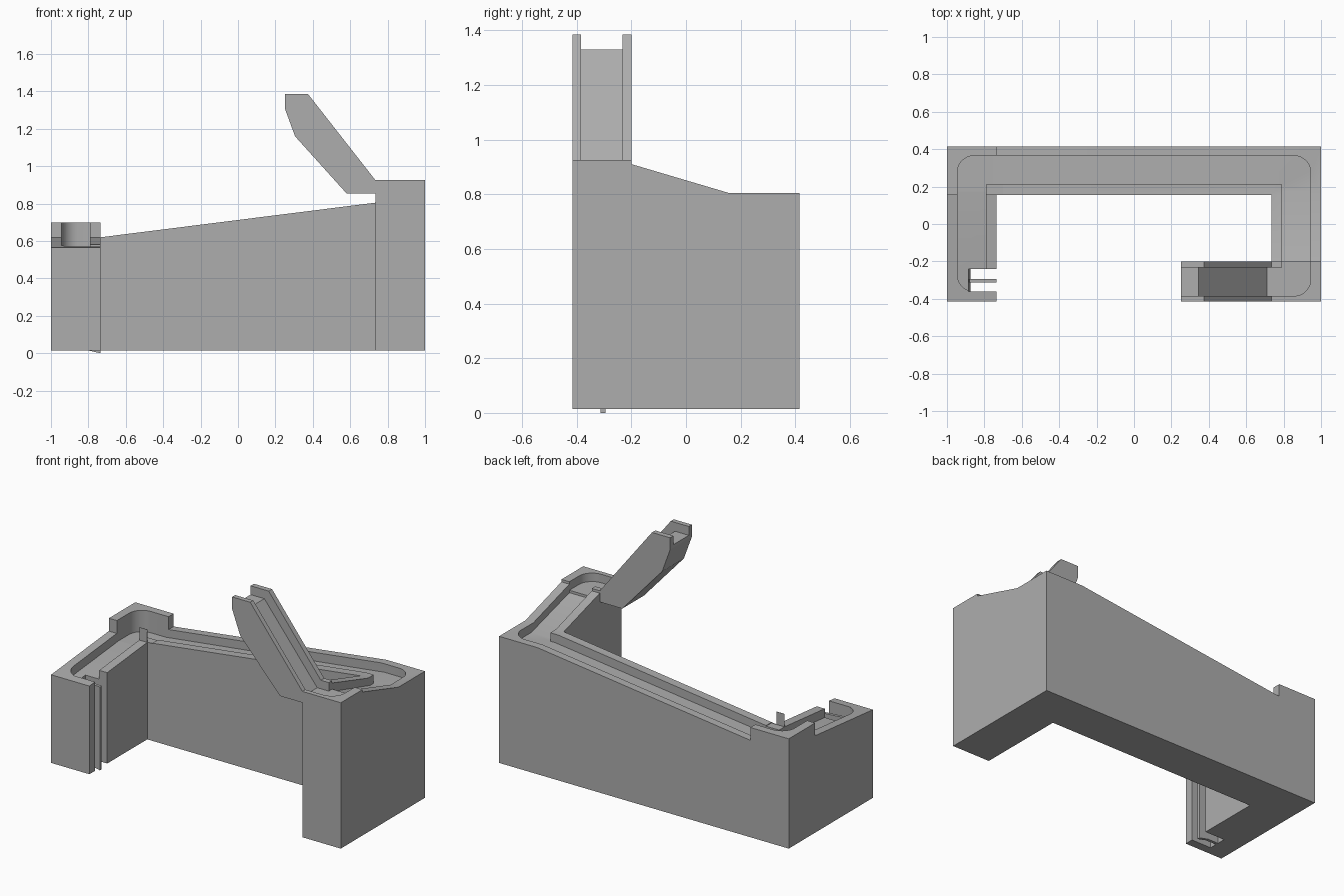
import bpy
import bmesh
import math

if "Cube" in bpy.data.objects:
    bpy.data.objects.remove(bpy.data.objects["Cube"], do_unlink=True)

grey = bpy.data.materials.new("plain_grey")
grey.use_nodes = True
grey.diffuse_color = (0.42, 0.42, 0.42, 1)
grey.node_tree.nodes["Principled BSDF"].inputs["Base Color"].default_value = (0.42, 0.42, 0.42, 1)

OUT, INN, BACK, IN_Y, FRONT = 1.0, 0.735, 0.415, 0.155, -0.415
EPS = 0.0005


def finish(name, bm):
    bmesh.ops.recalc_face_normals(bm, faces=bm.faces)
    mesh = bpy.data.meshes.new(name)
    bm.to_mesh(mesh)
    bm.free()
    mesh.materials.append(grey)
    obj = bpy.data.objects.new(name, mesh)
    bpy.context.collection.objects.link(obj)
    return obj


def prism(name, points, axis, low, high):
    """Extrude a flat outline along y (points are x, z) or z (points are x, y)."""
    bm = bmesh.new()
    place = (lambda a, b: (a, low, b)) if axis == "y" else (lambda a, b: (a, b, low))
    face = bm.faces.new([bm.verts.new(place(a, b)) for a, b in points])
    moved = bmesh.ops.extrude_face_region(bm, geom=[face])["geom"]
    step = (0, high - low, 0) if axis == "y" else (0, 0, high - low)
    bmesh.ops.translate(bm, vec=step, verts=[v for v in moved if isinstance(v, bmesh.types.BMVert)])
    return finish(name, bm)


def u_block(name, m, drop, base, corner):
    """U-shaped solid swept through stations; m shrinks it, drop lowers its top."""
    xi, xo, yi, yo, yf = INN + m, OUT - m, IN_Y + m, BACK - m, FRONT + m
    stations = [
        ((-xi, yf), (-xo, yf), 0.565),
        ((-xi, yi - EPS), (-xo, yi - EPS), 0.62),
        ((-xi, yi), (-xo, yi), corner),
        ((-xi, yi), (-xo, yo), corner),
        ((-xi, yi), (-xi, yo), corner),
        ((-xi + EPS, yi), (-xi + EPS, yo), 0.62),
        ((xi, yi), (xi, yo), 0.805),
        ((xi, yi), (xo, yo), 0.805),
        ((xi, yi), (xo, yi), 0.805),
        ((xi, -0.2 + EPS), (xo, -0.2 + EPS), 0.91),
        ((xi, -0.2), (xo, -0.2), 0.925),
        ((xi, yf), (xo, yf), 0.925),
    ]
    bm = bmesh.new()
    cache = {}

    def vert(xy, z):
        key = (round(xy[0], 5), round(xy[1], 5), round(z, 5))
        if key not in cache:
            cache[key] = bm.verts.new(key)
        return cache[key]

    def face(verts):
        unique = list(dict.fromkeys(verts))
        if len(unique) > 2:
            bm.faces.new(unique)

    rings = [(vert(i, z - drop), vert(o, z - drop), vert(o, base), vert(i, base))
             for i, o, z in stations]
    for a, b in zip(rings, rings[1:]):
        for k in range(4):
            n = (k + 1) % 4
            face([a[k], a[n], b[n], b[k]])
    face(rings[0])
    face(rings[-1])
    return finish(name, bm)


def boolean(target, other, operation):
    mod = target.modifiers.new(operation.lower(), "BOOLEAN")
    mod.operation = operation
    mod.solver = "EXACT"
    mod.object = other
    bpy.context.view_layer.objects.active = target
    bpy.ops.object.modifier_apply(modifier=mod.name)


def arc(cx, cy, r, start, end, steps=12):
    return [(cx + r * math.cos(math.radians(start + (end - start) * i / steps)),
             cy + r * math.sin(math.radians(start + (end - start) * i / steps)))
            for i in range(steps + 1)]


# Track groove outline: round outer corners, square inner corners
R, GX, GY, LIP = 0.09, 0.945, 0.365, 0.79
left_end, right_end = -0.36, -0.385
groove = (arc(-GX + R, left_end + R, R, 270, 180)
          + arc(-GX + R, GY - R, R, 180, 90)
          + arc(GX - R, GY - R, R, 90, 0)
          + arc(GX - R, right_end + R, R, 0, -90)
          + [(LIP, right_end), (LIP, 0.21), (-LIP, 0.21), (-LIP, left_end)])
groove_cutter = prism("groove_cutter", groove, "z", 0.3, 2)

# Corner guard is only raised on the outer rim
lip_cutter = prism("lip_cutter", [(-0.83, 0.157), (-0.7, 0.157), (-0.7, 0.25), (-0.83, 0.25)],
                   "z", 0.62, 1)

# Outlet slot in the low leg, open through the base
slot_cutter = prism("slot_cutter", [(-0.87, -0.1), (-0.6, -0.1), (-0.6, 1), (-0.885, 1), (-0.885, 0.5)],
                    "y", -0.36, -0.24)

# Chute trough, which also opens the tall block
trough_cutter = prism("trough_cutter", [(0.1, 1.33), (0.345, 1.33), (0.71, 0.872), (0.8, 0.872),
                                        (0.8, 1.6), (0.1, 1.6)], "y", -0.385, -0.233)

# Main body with its sunken track floor
body = u_block("track_body", 0, 0, 0.015, 0.70)
floor = u_block("track_floor", 0.02, 0.053, 0.2, 0.62)
boolean(body, groove_cutter, "DIFFERENCE")
boolean(body, lip_cutter, "DIFFERENCE")
boolean(body, floor, "UNION")
boolean(body, slot_cutter, "DIFFERENCE")
boolean(body, trough_cutter, "DIFFERENCE")

# Sloping entry chute
chute = prism("entry_chute", [(0.25, 1.385), (0.375, 1.385), (0.735, 0.925), (0.735, 0.855),
                              (0.58, 0.855), (0.305, 1.16), (0.25, 1.31)], "y", FRONT, -0.2)
boolean(chute, trough_cutter, "DIFFERENCE")

# Thin upright fin in the outlet slot
fin = prism("outlet_fin", [(-0.885, 0.015), (-0.8, 0.015), (-0.735, 0), (-0.735, 0.52), (-0.88, 0.53)],
            "y", -0.312, -0.294)

for helper in (groove_cutter, lip_cutter, slot_cutter, trough_cutter, floor):
    bpy.data.objects.remove(helper, do_unlink=True)

bpy.ops.object.select_all(action="DESELECT")
for obj in (body, chute, fin):
    obj.select_set(True)
bpy.context.view_layer.objects.active = body
bpy.ops.object.shade_smooth_by_angle(angle=math.radians(20))
